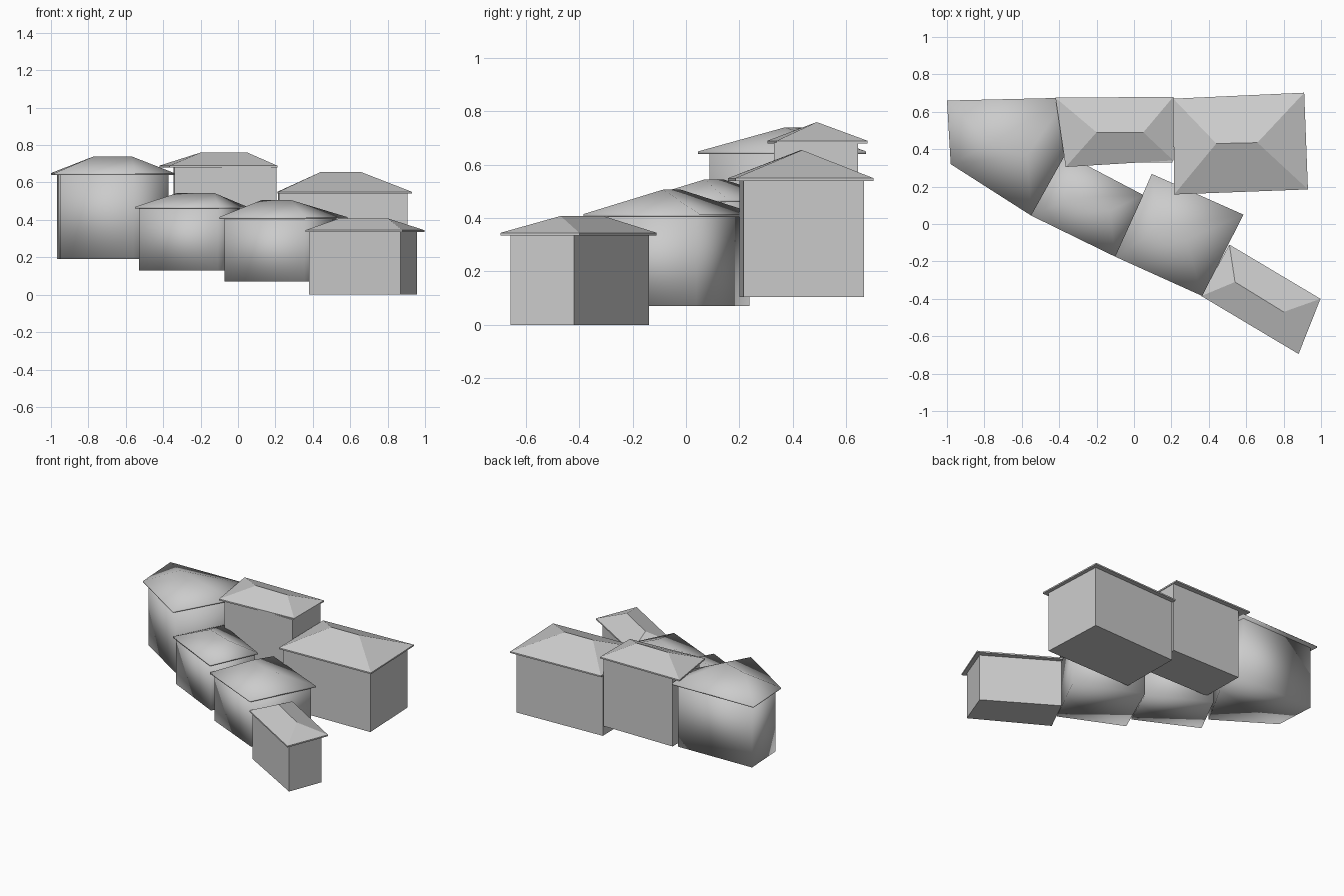
import bpy, bmesh
from mathutils import Vector

if "Cube" in bpy.data.objects:
    bpy.data.objects.remove(bpy.data.objects["Cube"])


def inset(pts, d):
    """Offset a counter-clockwise outline inward by d."""
    out, n = [], len(pts)
    for i in range(n):
        p = Vector(pts[i])
        e0 = (p - Vector(pts[i - 1])).normalized()
        e1 = (Vector(pts[(i + 1) % n]) - p).normalized()
        n0, n1 = Vector((-e0.y, e0.x)), Vector((-e1.y, e1.x))
        out.append(p + (n0 + n1) * (d / (1 + n0.dot(n1))))
    return out


def ring(bm, pts, z):
    return [bm.verts.new((p[0], p[1], z)) for p in pts]


def bridge(bm, a, b):
    for i in range(len(a)):
        j = (i + 1) % len(a)
        bm.faces.new((a[i], a[j], b[j], b[i]))


def finish(bm, name, smooth):
    bmesh.ops.recalc_face_normals(bm, faces=bm.faces)
    for f in bm.faces:
        f.smooth = smooth
    me = bpy.data.meshes.new(name)
    bm.to_mesh(me)
    bm.free()
    bpy.context.collection.objects.link(bpy.data.objects.new(name, me))


def house(name, eaves, ridge, z, overhang=0.03, walls=None, smooth=False):
    """eaves: ccw outline; ridge: two points; z: base, eave, ridge heights."""
    base, eave, top = z
    # walls
    bm = bmesh.new()
    w = walls or inset(eaves, overhang)
    lo, hi = ring(bm, w, base), ring(bm, w, eave + 0.003)
    bridge(bm, lo, hi)
    bm.faces.new(lo[::-1])
    bm.faces.new(hi)
    finish(bm, name + "_walls", smooth)
    # hipped roof with a thin eave edge
    bm = bmesh.new()
    lo, hi = ring(bm, eaves, eave), ring(bm, eaves, eave + 0.01)
    bm.faces.new(lo[::-1])
    bridge(bm, lo, hi)
    ends = ring(bm, ridge, top)
    near = [min(ends, key=lambda e: (e.co.xy - v.co.xy).length) for v in hi]
    for i in range(len(hi)):
        j = (i + 1) % len(hi)
        if near[i] is near[j]:
            bm.faces.new((hi[i], hi[j], near[i]))
        else:
            bm.faces.new((hi[i], hi[j], near[j], near[i]))
    finish(bm, name + "_roof", smooth)


# curved front row, stepping down from left to right
house("left_end_house",
      [(-1, .66), (-.98, .32), (-.55, .045), (-.34, .42), (-.36, .675)],
      [(-.77, .43), (-.57, .37)], (.19, .64, .74), smooth=True)
house("front_left_house",
      [(-.55, .045), (-.1, -.175), (.05, .155), (-.38, .38)],
      [(-.32, .14), (-.13, .07)], (.13, .46, .545), .015, smooth=True)
house("front_middle_house",
      [(-.1, -.175), (.365, -.385), (.585, .05), (.095, .268)],
      [(.13, -.02), (.28, -.085)], (.07, .405, .507), .022, smooth=True)
house("front_right_house",
      [(.36, -.385), (.88, -.695), (.997, -.4), (.51, -.11)],
      [(.54, -.31), (.8, -.47)], (0, .335, .408),
      walls=[(.38, -.38), (.868, -.658), (.958, -.42), (.5, -.138)])

# back row
house("back_middle_house",
      [(-.42, .675), (-.365, .305), (.21, .34), (.21, .68)],
      [(-.2, .49), (.05, .49)], (.18, .68, .76),
      walls=[(-.345, .645), (-.34, .33), (.205, .33), (.205, .645)])
house("back_right_house",
      [(.21, .67), (.215, .158), (.93, .185), (.91, .702)],
      [(.44, .43), (.66, .435)], (.105, .54, .655),
      walls=[(.215, .64), (.22, .2), (.905, .215), (.885, .667)])
